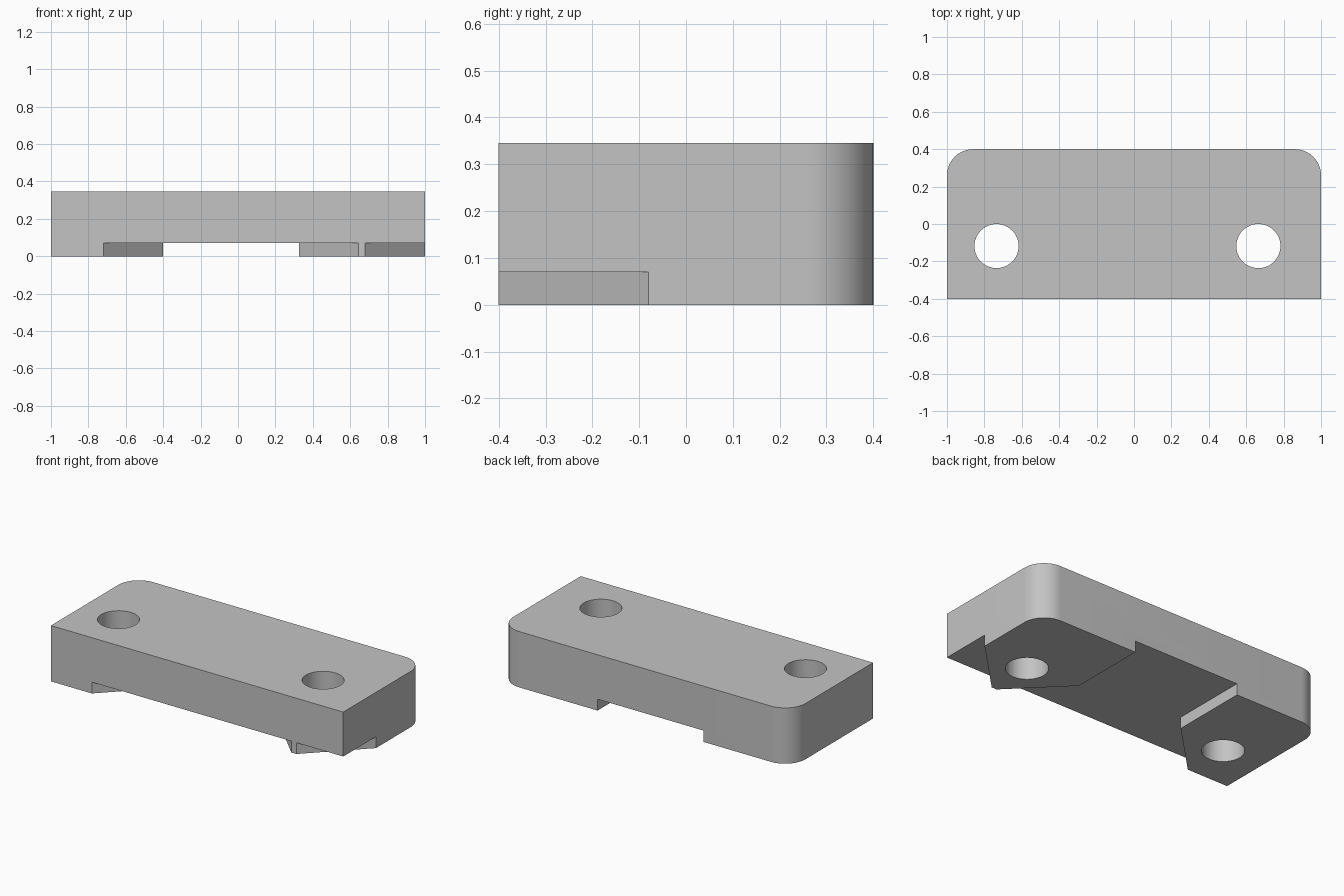
import bpy, bmesh
from math import cos, sin, pi, radians

cube = bpy.data.objects.get("Cube")
if cube:
    bpy.data.objects.remove(cube, do_unlink=True)

grey = bpy.data.materials.new("light grey")
grey.use_nodes = True
colour = (0.55, 0.55, 0.55, 1)
grey.diffuse_color = colour
grey.node_tree.nodes["Principled BSDF"].inputs["Base Color"].default_value = colour


def arc(cx, cy, r, start, end, steps):
    angles = [start + (end - start) * i / steps for i in range(steps + 1)]
    return [(cx + r * cos(a), cy + r * sin(a)) for a in angles]


def prism(name, outline, z0, z1):
    """Extrude a flat outline from z0 up to z1."""
    bm = bmesh.new()
    face = bm.faces.new([bm.verts.new((x, y, z0)) for x, y in outline])
    top = bmesh.ops.extrude_face_region(bm, geom=[face])["geom"]
    verts = [v for v in top if isinstance(v, bmesh.types.BMVert)]
    bmesh.ops.translate(bm, verts=verts, vec=(0, 0, z1 - z0))
    bmesh.ops.recalc_face_normals(bm, faces=bm.faces)
    mesh = bpy.data.meshes.new(name)
    bm.to_mesh(mesh)
    bm.free()
    mesh.materials.append(grey)
    obj = bpy.data.objects.new(name, mesh)
    bpy.context.collection.objects.link(obj)
    return obj


# Block with two rounded back corners
R, HALF_Y, HEIGHT, FOOT = 0.14, 0.4, 0.345, 0.07
outline = [(-1, -HALF_Y), (1, -HALF_Y)]
outline += arc(1 - R, HALF_Y - R, R, 0, pi / 2, 16)
outline += arc(R - 1, HALF_Y - R, R, pi / 2, pi, 16)
block = prism("mounting_block", outline, 0, HEIGHT)

# Underside channel between the feet, and the chamfer beside the left foot
channel = [(-0.4, 0.5), (-0.4, -0.08), (-0.73, -0.41),
           (0.655, -0.41), (0.325, -0.08), (0.325, 0.5)]
chamfer = [(0.67, -0.41), (1.1, -0.41), (1.1, 0.02)]
cutters = [prism("channel_cutter", channel, -0.1, FOOT),
           prism("chamfer_cutter", chamfer, -0.1, FOOT)]

# Through holes
for side, x in (("right", -0.735), ("left", 0.665)):
    circle = arc(x, -0.118, 0.118, 0, 2 * pi, 48)[:-1]
    cutters.append(prism(side + "_hole_cutter", circle, -0.1, HEIGHT + 0.1))

bpy.ops.object.select_all(action="DESELECT")
block.select_set(True)
bpy.context.view_layer.objects.active = block
for cutter in cutters:
    cutter.hide_render = True
    mod = block.modifiers.new(cutter.name, "BOOLEAN")
    mod.operation, mod.solver, mod.object = "DIFFERENCE", "EXACT", cutter
    bpy.ops.object.modifier_apply(modifier=mod.name)
    bpy.data.objects.remove(cutter, do_unlink=True)

bpy.ops.object.shade_smooth_by_angle(angle=radians(30))
